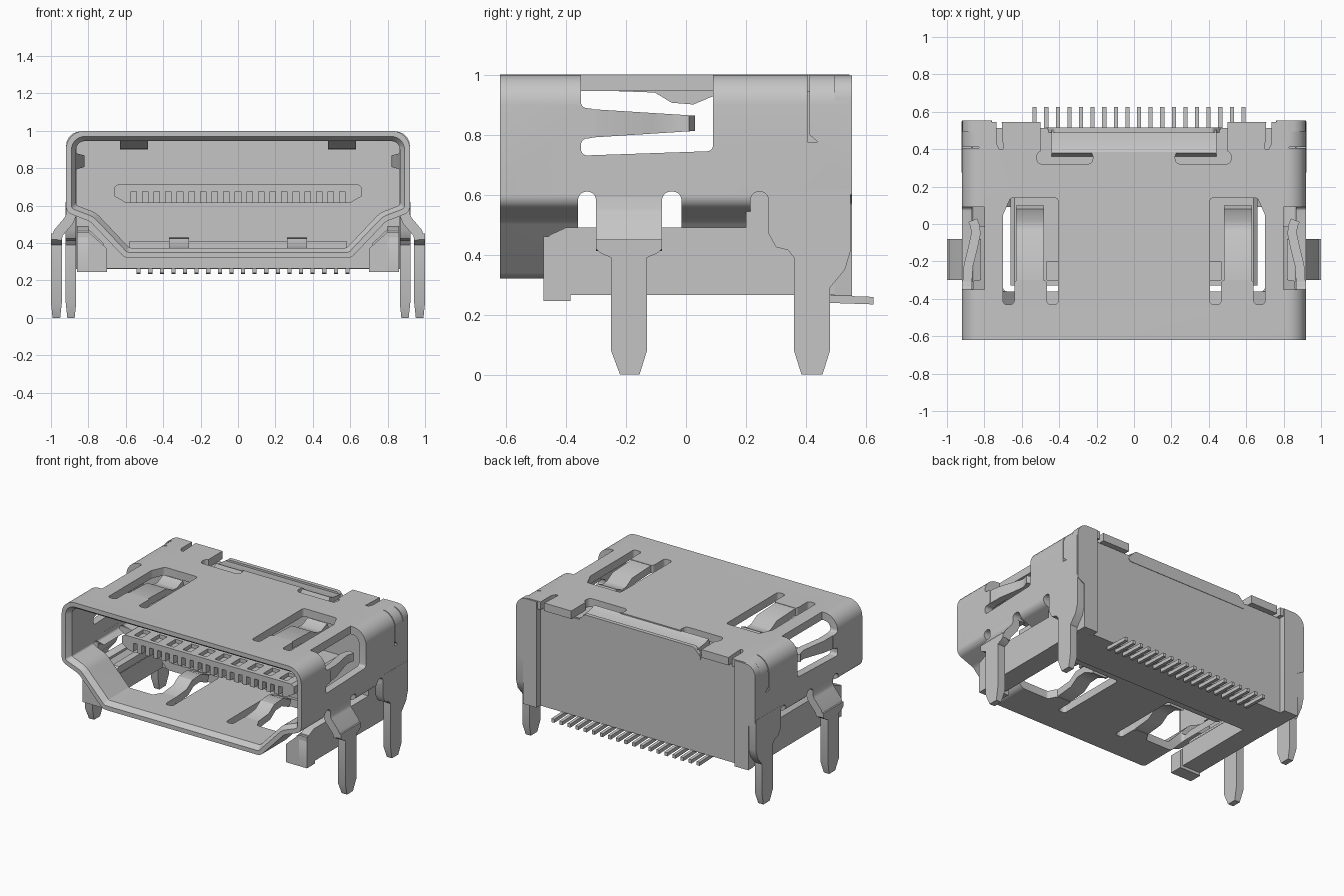
import bpy, bmesh, math
from mathutils import Vector

if "Cube" in bpy.data.objects:
    bpy.data.objects.remove(bpy.data.objects["Cube"], do_unlink=True)

metal = bpy.data.materials.new("grey metal")
metal.use_nodes = True
GREY = (0.56, 0.56, 0.56, 1)
metal.diffuse_color = GREY
metal.node_tree.nodes["Principled BSDF"].inputs["Base Color"].default_value = GREY
parts = []


def rounded(pts, r=0.02, seg=5):
    """Round every corner; a point may carry its own radius as third value."""
    out, n = [], len(pts)
    for i, p in enumerate(pts):
        rad = p[2] if len(p) > 2 else r
        b = Vector(p[:2])
        u = (Vector(pts[i - 1][:2]) - b)
        v = (Vector(pts[(i + 1) % n][:2]) - b)
        half = u.angle(v) / 2
        t = min(rad / math.tan(half), u.length * 0.48, v.length * 0.48)
        a, c, w = b + u.normalized() * t, b + v.normalized() * t, math.sin(half)
        for k in range(seg + 1):
            s = k / seg
            f = ((1 - s) ** 2, 2 * w * s * (1 - s), s * s)
            out.append((a * f[0] + b * f[1] + c * f[2]) / sum(f))
    return out


def inset(pts, d):
    """Offset a clockwise outline of (x, z, radius) corners inward."""
    out, n = [], len(pts)
    for i, p in enumerate(pts):
        b = Vector(p[:2])
        u = (b - Vector(pts[i - 1][:2])).normalized()
        v = (Vector(pts[(i + 1) % n][:2]) - b).normalized()
        n1, n2 = Vector((u.y, -u.x)), Vector((v.y, -v.x))
        q = b + (n1 + n2) * d / (1 + n1.dot(n2))
        convex = u.x * v.y - u.y * v.x < 0
        out.append((q.x, q.y, max(p[2] - d, 0.015) if convex else p[2] + d))
    return out


def ribbon(path, thick):
    """Closed outline of a bent sheet strip following a path."""
    pts = [Vector(p) for p in path]
    left, right = [], []
    for i, p in enumerate(pts):
        d = (pts[min(i + 1, len(pts) - 1)] - pts[max(i - 1, 0)]).normalized()
        nrm = Vector((-d.y, d.x)) * thick / 2
        left.append(p + nrm)
        right.append(p - nrm)
    return left + right[::-1]


def place(axis, p, t):
    return {"x": (t, p[0], p[1]), "y": (p[0], t, p[1]), "z": (p[0], p[1], t)}[axis]


def finish(name, bm):
    bmesh.ops.recalc_face_normals(bm, faces=bm.faces)
    me = bpy.data.meshes.new(name)
    bm.to_mesh(me)
    bm.free()
    me.materials.append(metal)
    ob = bpy.data.objects.new(name, me)
    bpy.context.collection.objects.link(ob)
    parts.append(ob)
    return ob


def prism(name, pts, axis, lo, hi, mirror=False, xs=(0,)):
    """Extrude an outline along an axis; mirror in x or repeat at x offsets."""
    bm = bmesh.new()
    for side in ((1, -1) if mirror else (1,)):
        for dx in xs:
            rings = []
            for t in (lo, hi):
                co = [place(axis, p, t) for p in pts]
                rings.append([bm.verts.new((side * (c[0] + dx), c[1], c[2])) for c in co])
            bm.faces.new(rings[0])
            bm.faces.new(rings[1])
            for i in range(len(pts)):
                j = (i + 1) % len(pts)
                bm.faces.new((rings[0][i], rings[0][j], rings[1][j], rings[1][i]))
    return finish(name, bm)


def rect(a0, a1, b0, b1):
    return [(a0, b0), (a1, b0), (a1, b1), (a0, b1)]


def carve(ob, cutters):
    for c in cutters:
        m = ob.modifiers.new("cut", "BOOLEAN")
        m.operation, m.solver, m.object = "DIFFERENCE", "EXACT", c
    bpy.context.view_layer.update()
    dg = bpy.context.evaluated_depsgraph_get()
    me = bpy.data.meshes.new_from_object(ob.evaluated_get(dg))
    ob.modifiers.clear()
    ob.data = me
    for c in cutters:
        parts.remove(c)
        bpy.data.objects.remove(c, do_unlink=True)


# Shell: a sheet metal tube with a D-like section and a chamfered mouth
half = [(0.92, 1.0, 0.1), (0.92, 0.565, 0.05), (0.79, 0.515, 0.08), (0.605, 0.32, 0.06)]
corners = half + [(-x, z, r) for x, z, r in half[::-1]]
bm = bmesh.new()
loops = [[bm.verts.new((p.x, y, p.y)) for p in rounded(inset(corners, d), seg=8)]
         for d, y in ((0, -0.62), (0, 0.545), (0.055, 0.545), (0.055, -0.585), (0.03, -0.62))]
for k in range(5):
    a, b = loops[k], loops[(k + 1) % 5]
    for i in range(len(a)):
        j = (i + 1) % len(a)
        bm.faces.new((a[i], a[j], b[j], b[i]))
shell = finish("shell", bm)

# Openings in the shell
top_u = [(0.70, -0.43), (0.70, 0.05), (0.66, 0.14), (0.405, 0.14), (0.405, -0.43),
         (0.465, -0.43), (0.465, -0.30), (0.64, -0.30), (0.64, -0.43)]
bottom_u = [(0.205, -0.43), (0.205, 0.09), (0.70, 0.09), (0.70, -0.36), (0.40, -0.36),
            (0.37, -0.30), (0.26, -0.30), (0.26, -0.43)]
side_u = [(-0.35, 1.1), (0.09, 1.1), (0.09, 0.745), (-0.35, 0.73), (-0.35, 0.785),
          (-0.30, 0.79), (-0.30, 0.885), (-0.35, 0.89)]
cuts = [prism("cut", rounded(top_u), "z", 0.9, 1.1, True),
        prism("cut", rounded(bottom_u), "z", 0.2, 0.53, True),
        prism("cut", rounded(side_u), "x", 0.80, 1.0, True),
        prism("cut", rounded(rect(0.22, 0.52, 0.32, 0.39), 0.03), "z", 0.9, 1.1, True),
        prism("cut", rect(-0.5, 0.5, 0.386, 0.6), "z", 0.9, 1.1),
        prism("cut", [(0.70, 0.40), (0.72, 0.40), (0.735, 0.43), (0.735, 0.6), (0.71, 0.6)], "z", 0.9, 1.1, True),
        prism("cut", rect(-0.77, 0.77, 0.2, 0.9), "y", 0.505, 0.6),
        prism("cut", [(0.405, 0.775), (0.44, 0.775), (0.411, 0.80), (0.411, 1.1), (0.405, 1.1)],
              "x", 0.83, 1.0, True)]
for y0, y1 in ((-0.36, -0.30), (-0.08, -0.015), (0.215, 0.275)):
    cuts.append(prism("cut", rounded(rect(y0, y1, 0.46, 0.61), 0.028), "x", 0.69, 1.0, True))
cuts.append(prism("cut", rect(-0.31, -0.07, 0.47, 0.585), "x", 0.69, 1.0, True))
carve(shell, cuts)

# Spring fingers inside the openings
prism("top_springs", ribbon([(-0.32, 0.973), (-0.1, 0.965), (-0.04, 0.93), (0.02, 0.925), (0.09, 0.955)], 0.05),
      "x", 0.48, 0.63, True)
prism("bottom_springs", ribbon([(-0.31, 0.347), (-0.18, 0.36), (-0.12, 0.40), (-0.04, 0.405), (0.05, 0.365)], 0.05),
      "x", 0.262, 0.368, True)
fingers = prism("side_springs", ribbon([(0.892, -0.32), (0.885, -0.22), (0.86, -0.12), (0.845, -0.05),
                                        (0.85, -0.01), (0.862, 0.02)], 0.05), "z", 0.79, 0.885, True)
for v in fingers.data.vertices:  # taper toward the tip
    v.co.z = 0.838 + (v.co.z - 0.838) * (1 - 0.45 * (v.co.y + 0.32) / 0.34)

# Mounting legs
prism("front_leg_bends", ribbon([(0.892, 0.64), (0.892, 0.55), (0.905, 0.52), (0.96, 0.455), (0.971, 0.42)], 0.055),
      "y", -0.30, -0.08, True)
leg = [(-0.30, 0.45), (-0.30, 0.42), (-0.285, 0.405), (-0.25, 0.39), (-0.25, 0.08), (-0.22, 0), (-0.155, 0),
       (-0.13, 0.08), (-0.13, 0.39), (-0.095, 0.405), (-0.08, 0.42), (-0.08, 0.45)]
front = prism("front_legs", leg, "x", 0.942, 1.0, True)
rear_leg = [(0.275, 0.62), (0.275, 0.47), (0.30, 0.425), (0.34, 0.415), (0.36, 0.39), (0.36, 0.08), (0.385, 0),
            (0.455, 0), (0.48, 0.08), (0.48, 0.29), (0.53, 0.35), (0.548, 0.41), (0.548, 0.62)]
rear = prism("rear_legs", rear_leg, "x", 0.865, 0.921, True)
for ob, mid in ((front, 0.971), (rear, 0.893)):  # thin the tips
    for v in ob.data.vertices:
        if v.co.z < 0.01:
            v.co.x = math.copysign(mid + (abs(v.co.x) - mid) * 0.7, v.co.x)

# Insulating housing with side rails and front feet
prism("housing_block", rect(-0.864, 0.864, 0.265, 0.945), "y", 0.2, 0.505)
prism("housing_ledge", rect(-0.58, 0.58, 0.36, 0.41), "y", 0.11, 0.21)
prism("housing_rails", [(-0.475, 0.265), (-0.475, 0.43), (-0.455, 0.465), (-0.40, 0.49), (0.5, 0.49), (0.5, 0.265)],
      "x", 0.80, 0.862, True)
prism("housing_rail_flanges", [(0.72, 0.265), (0.72, 0.40), (0.80, 0.475), (0.80, 0.265)],
      "y", -0.385, 0.2, True)
prism("housing_feet", [(0.70, 0.245), (0.70, 0.37), (0.80, 0.46), (0.862, 0.46), (0.862, 0.245)],
      "y", -0.475, -0.385, True)

# Recessed back cover with corner columns, raised lip and bent top tab
prism("back_cover", rect(-0.77, 0.77, 0.262, 0.94), "y", 0.485, 0.513)
column = [(0.76, 0.262, 0.002), (0.76, 0.997, 0.002), (0.919, 0.997, 0.1), (0.919, 0.6, 0.002),
          (0.866, 0.57, 0.01), (0.866, 0.262, 0.002)]
prism("back_columns", rounded(column), "y", 0.495, 0.553, True)
prism("back_lip", rounded([(-0.5, 0.9), (-0.42, 0.985), (0.42, 0.985), (0.5, 0.9)]), "y", 0.488, 0.516)
prism("top_tab", ribbon([(0.37, 0.972), (0.41, 0.955), (0.50, 0.945)], 0.05), "x", -0.44, 0.44)

# Contact tongue with pockets on top and grooves along the leading edge
pitch = [(i - 9) * 0.062 for i in range(19)]
tongue = prism("tongue", [(-0.64, 0.715), (0.64, 0.715), (0.66, 0.70), (0.66, 0.65), (0.60, 0.615),
                          (-0.60, 0.615), (-0.66, 0.65), (-0.66, 0.70)], "y", -0.33, 0.25)
carve(tongue, [prism("cut", rect(-0.03, 0.03, -0.30, -0.20), "z", 0.69, 0.75,
                     xs=[(i - 4.5) * 0.124 for i in range(10)]),
               prism("cut", rect(-0.015, 0.015, -0.35, -0.29), "z", 0.59, 0.675, xs=pitch)])

# Solder pins along the rear
pins = prism("solder_pins", rect(-0.011, 0.011, 0.45, 0.625), "z", 0.24, 0.265, xs=[x + 0.027 for x in pitch])
for v in pins.data.vertices:
    if v.co.y > 0.6:
        v.co.z -= 0.006

# Smooth bends, sharp edges
bpy.ops.object.select_all(action="DESELECT")
for ob in parts:
    ob.select_set(True)
bpy.context.view_layer.objects.active = shell
bpy.ops.object.shade_smooth_by_angle(angle=math.radians(30))
